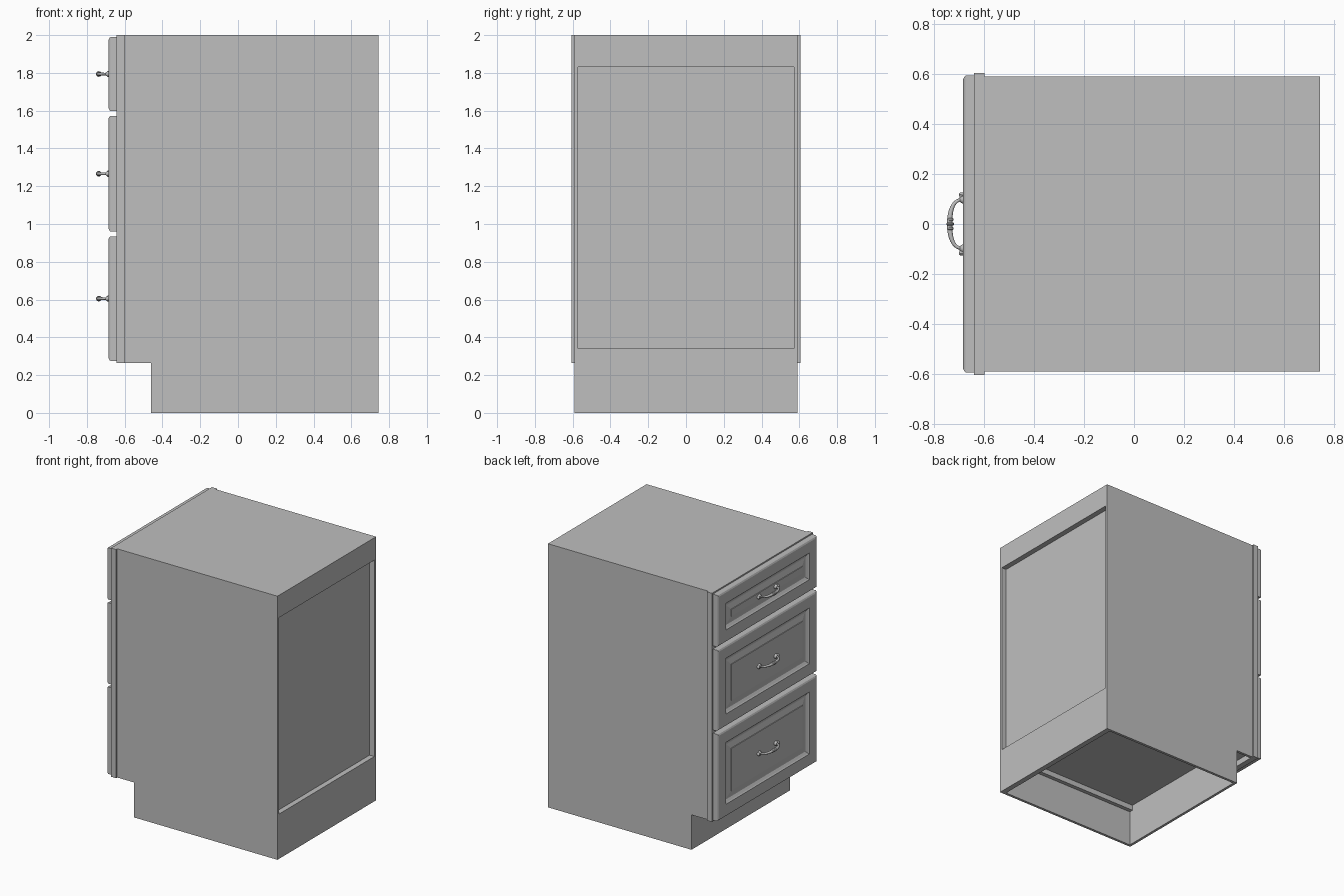
import bpy, bmesh, math
from mathutils import Matrix, Vector

cube = bpy.data.objects.get("Cube")
if cube:
    bpy.data.objects.remove(cube, do_unlink=True)

grey = bpy.data.materials.new("cabinet grey")
grey.use_nodes = True
COLOR = (0.52, 0.52, 0.52, 1)
grey.diffuse_color = COLOR
grey.node_tree.nodes["Principled BSDF"].inputs["Base Color"].default_value = COLOR


def finish(name, bm, smooth=False):
    bmesh.ops.recalc_face_normals(bm, faces=bm.faces)
    mesh = bpy.data.meshes.new(name)
    bm.to_mesh(mesh)
    bm.free()
    mesh.materials.append(grey)
    ob = bpy.data.objects.new(name, mesh)
    bpy.context.collection.objects.link(ob)
    if smooth:
        bpy.ops.object.select_all(action='DESELECT')
        ob.select_set(True)
        bpy.context.view_layer.objects.active = ob
        bpy.ops.object.shade_smooth_by_angle(angle=math.radians(40))
    return ob


def box(name, x, y, z):
    bm = bmesh.new()
    size = [b - a for a, b in (x, y, z)]
    mid = [(a + b) / 2 for a, b in (x, y, z)]
    bmesh.ops.create_cube(bm, size=1, matrix=Matrix.Translation(mid) @ Matrix.Diagonal((*size, 1)))
    return finish(name, bm)


def side_panel(name, y0, y1):
    # Board with the toe notch cut from its lower front corner
    outline = [(-0.60, 0.265), (-0.46, 0.265), (-0.46, 0), (0.745, 0), (0.745, 2), (-0.60, 2)]
    bm = bmesh.new()
    face = bm.faces.new([bm.verts.new((x, y0, z)) for x, z in outline])
    ext = bmesh.ops.extrude_face_region(bm, geom=[face])
    bmesh.ops.translate(bm, vec=(0, y1 - y0, 0),
                        verts=[v for v in ext["geom"] if isinstance(v, bmesh.types.BMVert)])
    return finish(name, bm)


def drawer_front(name, z0, z1):
    # Concentric rectangles (inset, x) form the moulded raised panel
    rings = [(0, -0.642), (0, -0.674), (0.004, -0.680), (0.014, -0.685), (0.095, -0.685),
             (0.102, -0.678), (0.118, -0.667), (0.126, -0.667), (0.168, -0.678), (0.170, -0.681)]
    bm = bmesh.new()
    loops = []
    for inset, x in rings:
        y, a, b = 0.595 - inset, z0 + inset, z1 - inset
        loops.append([bm.verts.new(p) for p in ((x, -y, a), (x, y, a), (x, y, b), (x, -y, b))])
    for p, q in zip(loops, loops[1:]):
        for i in range(4):
            j = (i + 1) % 4
            bm.faces.new((p[i], p[j], q[j], q[i]))
    bm.faces.new(loops[0])
    bm.faces.new(loops[-1])
    return finish(name, bm)


def sweep(bm, path, sides=12):
    # Tube through (x, y, z, radius) points lying in a horizontal plane
    pts = [Vector(p[:3]) for p in path]
    rings = []
    for i, p in enumerate(pts):
        t = (pts[min(i + 1, len(pts) - 1)] - pts[max(i - 1, 0)]).normalized()
        up = Vector((0, 0, 1))
        side = t.cross(up)
        rings.append([bm.verts.new(p + path[i][3] * (math.cos(a) * side + math.sin(a) * up))
                      for a in (2 * math.pi * k / sides for k in range(sides))])
    for p, q in zip(rings, rings[1:]):
        for i in range(sides):
            j = (i + 1) % sides
            bm.faces.new((p[i], p[j], q[j], q[i]))
    bm.faces.new(rings[0])
    bm.faces.new(rings[-1])


def handle(name, z):
    bm = bmesh.new()
    # Bowed grip, slightly thicker toward the middle
    bow = []
    for k in range(25):
        a = math.pi * k / 24
        s, c = math.sin(a), math.cos(a)
        bow.append((-0.682 - 0.057 * s ** 0.75, -0.098 * math.copysign(abs(c) ** 0.85, c), z,
                    0.0065 + 0.004 * s ** 3))
    sweep(bm, bow)
    # Collar rings around the centre
    for y in (-0.018, 0, 0.018):
        r = 0.015 if y == 0 else 0.013
        sweep(bm, [(-0.737, y - 0.006, z, r - 0.003), (-0.737, y - 0.003, z, r),
                   (-0.737, y + 0.003, z, r), (-0.737, y + 0.006, z, r - 0.003)])
    # Mounting feet and flared tips
    for s in (-1, 1):
        sweep(bm, [(-0.682, s * 0.098, z, 0.017), (-0.690, s * 0.098, z, 0.016),
                   (-0.698, s * 0.097, z, 0.009)])
        sweep(bm, [(-0.694, s * 0.095, z, 0.006), (-0.692, s * 0.108, z, 0.008),
                   (-0.690, s * 0.117, z, 0.013), (-0.688, s * 0.122, z, 0.010),
                   (-0.687, s * 0.126, z, 0.004)])
    return finish(name, bm, smooth=True)


# Carcass
W, IN = 0.591, 0.571
side_panel("right_side_panel", -W, -IN)
side_panel("left_side_panel", IN, W)
box("top_panel", (-0.60, 0.745), (-IN, IN), (1.97, 2.0))
box("bottom_deck", (-0.60, 0.705), (-IN, IN), (0.31, 0.34))
box("toe_kick", (-0.46, -0.44), (-IN, IN), (0, 0.31))
box("back_panel", (0.69, 0.705), (-IN, IN), (0.31, 1.97))
box("back_top_rail", (0.705, 0.745), (-IN, IN), (1.83, 1.97))
box("back_bottom_rail", (0.705, 0.745), (-IN, IN), (0, 0.34))
for s, n in ((-1, "right"), (1, "left")):
    box(n + "_deck_cleat", (-0.44, 0.705), sorted((s * IN, s * 0.541)), (0.27, 0.31))

# Face frame
for s, n in ((-1, "right"), (1, "left")):
    box(n + "_frame_stile", (-0.642, -0.60), sorted((s * 0.52, s * 0.605)), (0.265, 2.0))
for n, z0, z1 in (("bottom", 0.265, 0.35), ("lower", 0.90, 0.995),
                  ("upper", 1.54, 1.635), ("top", 1.92, 2.0)):
    box(n + "_frame_rail", (-0.642, -0.60), (-0.52, 0.52), (z0, z1))

# Drawers with handles
for n, z0, z1, zh in (("bottom", 0.275, 0.935, 0.605), ("middle", 0.96, 1.573, 1.266),
                      ("top", 1.598, 1.99, 1.794)):
    drawer_front(n + "_drawer_front", z0, z1)
    handle(n + "_drawer_handle", zh)
